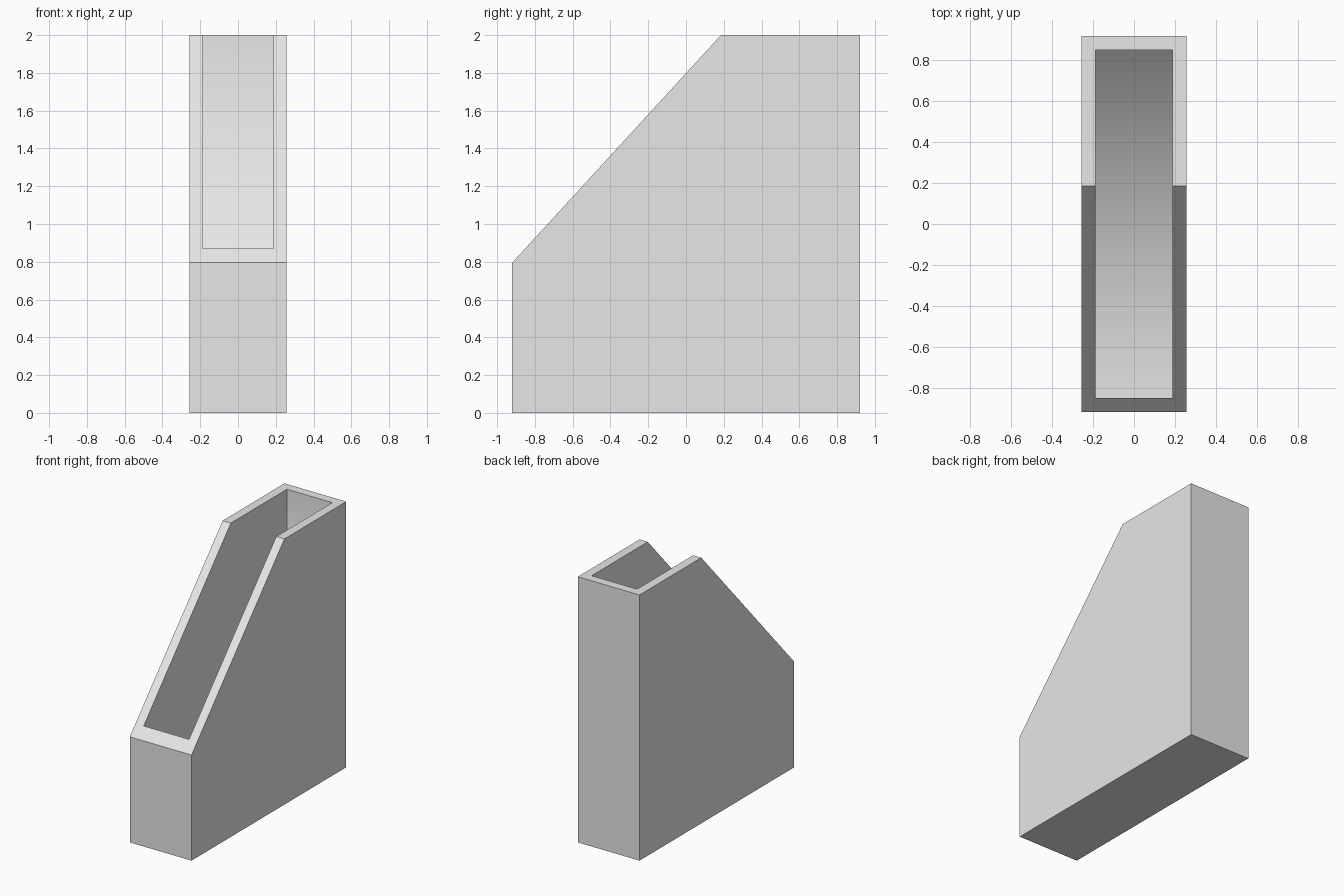
import bpy
import bmesh

cube = bpy.data.objects.get("Cube")
if cube:
    bpy.data.objects.remove(cube, do_unlink=True)

# Overall dimensions
HALF_W, HALF_D, HEIGHT = 0.257, 0.92, 2.0
FRONT_H, KNEE_Y, WALL = 0.795, 0.185, 0.068
INNER_W, INNER_D = HALF_W - WALL, HALF_D - WALL
rim_z = FRONT_H + WALL * (HEIGHT - FRONT_H) / (KNEE_Y + HALF_D)

# Side profiles (y, z): front bottom, back bottom, back top, knee, front top
outer_profile = [(-HALF_D, 0), (HALF_D, 0), (HALF_D, HEIGHT),
                 (KNEE_Y, HEIGHT), (-HALF_D, FRONT_H)]
inner_profile = [(-INNER_D, WALL), (INNER_D, WALL), (INNER_D, HEIGHT),
                 (KNEE_Y, HEIGHT), (-INNER_D, rim_z)]

bm = bmesh.new()


def shell(profile, half_width):
    """Two side panels joined by floor, back and front; the top stays open."""
    left, right = [[bm.verts.new((x, y, z)) for y, z in profile]
                   for x in (half_width, -half_width)]
    bm.faces.new(left)
    bm.faces.new(right)
    floor, back, front = [bm.faces.new((left[a], left[b], right[b], right[a]))
                          for a, b in ((0, 1), (1, 2), (4, 0))]
    return left, right, floor, back


out_l, out_r, _, _ = shell(outer_profile, HALF_W)
in_l, in_r, floor, back = shell(inner_profile, INNER_W)

# Rim: top and sloped strips on both sides, then the back and front strips
for o, i in ((out_l, in_l), (out_r, in_r)):
    for a, b in ((2, 3), (3, 4)):
        bm.faces.new((o[a], o[b], i[b], i[a]))
for k in (2, 4):
    bm.faces.new((out_l[k], out_r[k], in_r[k], in_l[k]))

bmesh.ops.recalc_face_normals(bm, faces=bm.faces[:])

# Only the inside floor and back wall blend smoothly into each other
for edge in bm.edges:
    edge.smooth = floor in edge.link_faces and back in edge.link_faces
floor.smooth = back.smooth = True

mesh = bpy.data.meshes.new("file_holder")
bm.to_mesh(mesh)
bm.free()
holder = bpy.data.objects.new("file_holder", mesh)
bpy.context.collection.objects.link(holder)

# Plain light grey
grey = bpy.data.materials.new("light_grey")
grey.use_nodes = True
grey.diffuse_color = (0.8, 0.8, 0.8, 1)
grey.node_tree.nodes["Principled BSDF"].inputs["Base Color"].default_value = (0.8, 0.8, 0.8, 1)
mesh.materials.append(grey)
